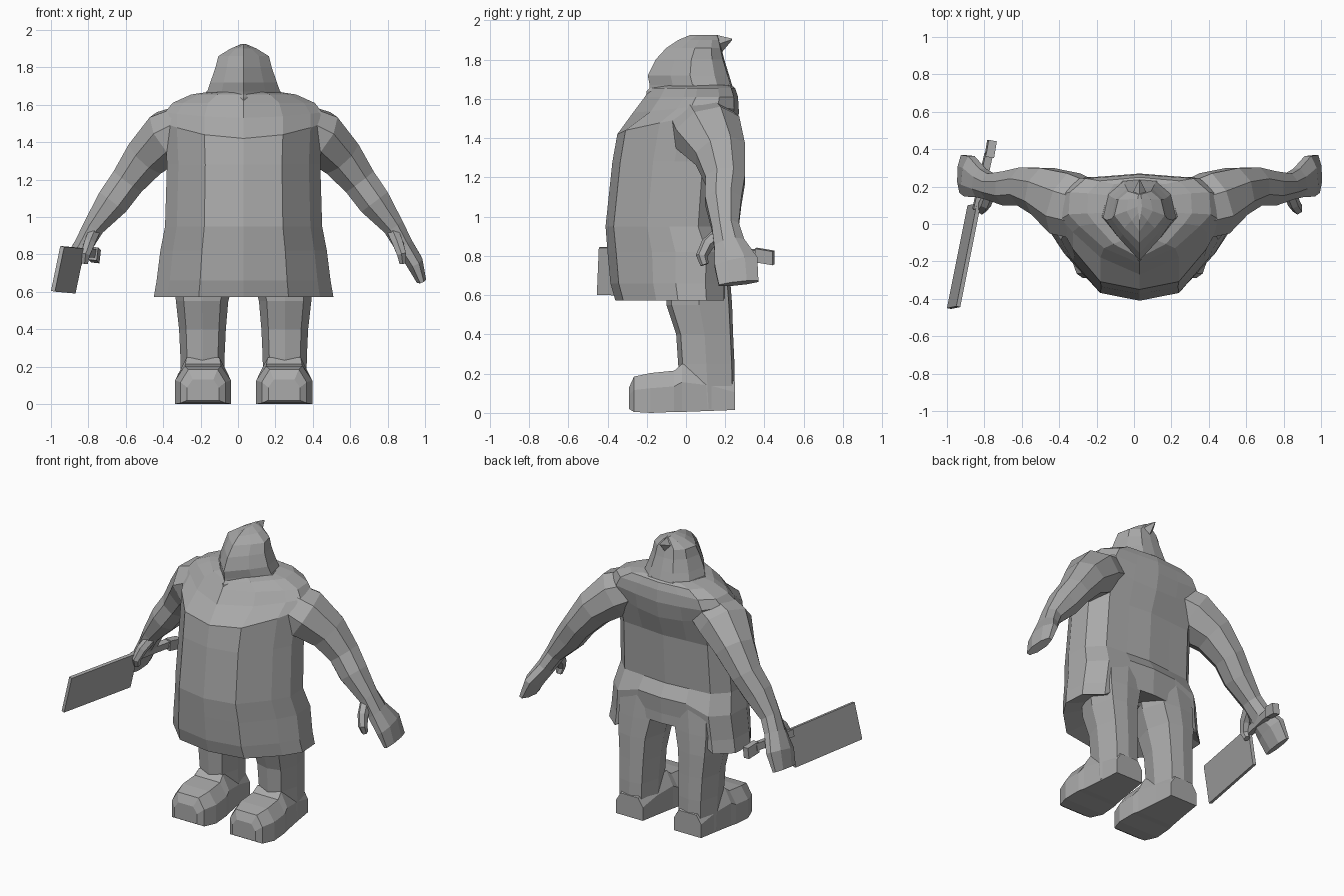
import bpy, bmesh, math
from mathutils import Vector

cube = bpy.data.objects.get("Cube")
if cube:
    bpy.data.objects.remove(cube, do_unlink=True)

grey = bpy.data.materials.new("plain grey")
grey.use_nodes = True
COLOUR = (0.4, 0.4, 0.4, 1)
grey.diffuse_color = COLOUR
grey.node_tree.nodes["Principled BSDF"].inputs["Base Color"].default_value = COLOUR
AXIS_X = 0.03   # the figure stands slightly beside the origin because of the blade


def loft(name, rings, mirror=False, offset=AXIS_X, tent=None):
    """Skin a list of equal rings; 'tent' closes the first ring to a raised point."""
    bm = bmesh.new()
    rows = [[bm.verts.new(p) for p in ring] for ring in rings]
    n = len(rows[0])
    for a, b in zip(rows, rows[1:]):
        for i in range(n):
            j = (i + 1) % n
            bm.faces.new((a[i], a[j], b[j], b[i]))
    if tent:
        peak = bm.verts.new(tent)
        for i in range(n):
            bm.faces.new((rows[0][i], peak, rows[0][(i + 1) % n]))
    else:
        bm.faces.new(rows[0])
    bm.faces.new(rows[-1])
    bmesh.ops.recalc_face_normals(bm, faces=bm.faces)
    mesh = bpy.data.meshes.new(name)
    bm.to_mesh(mesh)
    bm.free()
    mesh.materials.append(grey)
    obj = bpy.data.objects.new(name, mesh)
    obj.location.x = offset
    bpy.context.collection.objects.link(obj)
    if mirror:
        obj.modifiers.new("other side", "MIRROR")


def symmetric(half):
    """Complete a half outline that starts and ends on the middle line."""
    return half + [(-x, y) for x, y in half[-2:0:-1]]


def level(z, w, f, b, outline, lift=0, cx=0, tail=0):
    """Horizontal ring of half width w between front f and back b."""
    return [(cx + u * w, f + v * (b - f), z + lift * u * u + (tail if v > 0.965 else 0))
            for u, v in outline]


def tube(stations, sides=8):
    """Rings around a path; each station is centre, radius across, radius in y."""
    pts = [Vector(s[0]) for s in stations]
    rings = []
    for i, (c, (_, across, deep)) in enumerate(zip(pts, stations)):
        d = pts[min(i + 1, len(pts) - 1)] - pts[max(i - 1, 0)]
        side = Vector((d.z, 0, -d.x)).normalized()
        deep_axis = d.cross(side).normalized()
        turns = [2 * math.pi * (k + 0.5) / sides for k in range(sides)]
        rings.append([c + side * across * math.cos(t) + deep_axis * deep * math.sin(t)
                      for t in turns])
    return rings


# Smock: pointed belly, flared hem with back flaps, raised above the legs
back = [(1, .55), (.98, .8), (.76, .955), (.4, .975), (0, 1)]
belly = symmetric([(0, 0), (.5, .07), (.85, .36)] + back)
yoke = symmetric([(0, 0), (.5, .17), (.85, .42)] + back)
loft("smock", [
    level(.573, .48, -.36, .22, belly, tail=.12),
    level(.66, .465, -.385, .22, belly, tail=.10),
    level(.82, .445, -.40, .23, belly, tail=.05),
    level(.95, .42, -.41, .18, belly),
    level(1.28, .41, -.375, .20, belly),
    level(1.42, .42, -.35, .25, belly, lift=.08),
    level(1.53, .42, -.27, .27, yoke, lift=.03),
    level(1.61, .38, -.21, .265, yoke),
    level(1.655, .28, -.18, .25, yoke),
    level(1.67, .18, -.15, .23, yoke),
], tent=(0, 0, .74))

# Hooded head with a central ridge, and the collar around its base
hood = symmetric([(0, 0), (.6, .28), (1, .52), (.85, .82), (.45, .98), (0, 1)])
loft("hood", [
    level(1.58, .20, -.19, .26, hood),
    level(1.67, .195, -.185, .235, hood),
    level(1.72, .178, -.195, .22, hood),
    level(1.80, .15, -.155, .195, hood),
    level(1.86, .135, -.10, .18, hood),
    level(1.90, .07, -.04, .17, hood),
    level(1.925, .012, .02, .16, hood),
])
loft("collar", [
    level(1.60, .22, -.205, .255, hood),
    level(1.64, .215, -.20, .245, hood),
    level(1.67, .20, -.17, .235, hood),
])

# Small pointed peak at the back of the hood
loft("hood_peak", [
    [(0, .06, 1.925), (.07, .10, 1.87), (0, .15, 1.80), (-.07, .10, 1.87)],
    [(0, .16, 1.925), (.035, .17, 1.88), (0, .185, 1.84), (-.035, .17, 1.88)],
    [(0, .235, 1.907), (.004, .235, 1.903), (0, .235, 1.9), (-.004, .235, 1.903)],
])

# Arms with deep sleeves and flat mitten hands, and thumbs
loft("arms", tube([
    ((.28, .07, 1.49), .13, .17),
    ((.40, .11, 1.43), .155, .185),
    ((.52, .175, 1.32), .125, .14),
    ((.62, .20, 1.19), .10, .11),
    ((.70, .19, 1.08), .095, .10),
    ((.80, .20, .95), .062, .075),
    ((.85, .22, .86), .055, .085),
    ((.91, .255, .765), .05, .12),
    ((.95, .268, .66), .028, .11),
]), mirror=True)
loft("thumbs", tube([
    ((.80, .18, .92), .035, .04),
    ((.825, .11, .86), .033, .035),
    ((.845, .08, .80), .028, .03),
    ((.85, .095, .755), .02, .022),
], sides=6), mirror=True)

# Legs widening into the seat, and boots
shank = symmetric([(0, 0), (.7, .08), (1, .5), (.7, .95), (0, 1)])
loft("legs", [
    level(.02, .115, -.02, .25, shank, cx=.22),
    level(.25, .118, -.04, .247, shank, cx=.22),
    level(.40, .125, -.05, .24, shank, cx=.22),
    level(.55, .14, -.10, .235, shank, cx=.222),
    level(.68, .165, -.10, .225, shank, cx=.21),
    level(.84, .18, -.08, .21, shank, cx=.19),
], mirror=True)
sole = [(-1, 0), (1, 0), (1, .62), (.65, 1), (-.65, 1), (-1, .62)]
boot = [(-.29, .085, .02, .13), (-.265, .12, .005, .185), (-.18, .15, 0, .203),
        (-.06, .145, .005, .215), (-.02, .135, .005, .25), (.12, .115, .01, .22),
        (.25, .10, .015, .16)]
loft("boots", [[(.217 + u * w, y, low + v * (top - low)) for u, v in sole]
               for y, w, low, top in boot], mirror=True)


# Cleaver held in the right hand
def bar(name, start, end, up, thick):
    """Slanted box from start to end, with a height vector and a thickness."""
    start, end, up = Vector(start), Vector(end), Vector(up)
    out = (end - start).cross(up).normalized() * thick
    loft(name, [[p, p + up, p + up + out, p + out] for p in (start, end)], offset=0)


bar("cleaver_blade", (-1.0, -.45, .605), (-.89, .10, .595), (.05, .01, .24), .022)
bar("cleaver_handle", (-.865, .08, .79), (-.80, .38, .79), (.008, 0, .045), .04)
bar("handle_end", (-.80, .36, .772), (-.785, .45, .757), (.008, 0, .07), .045)
